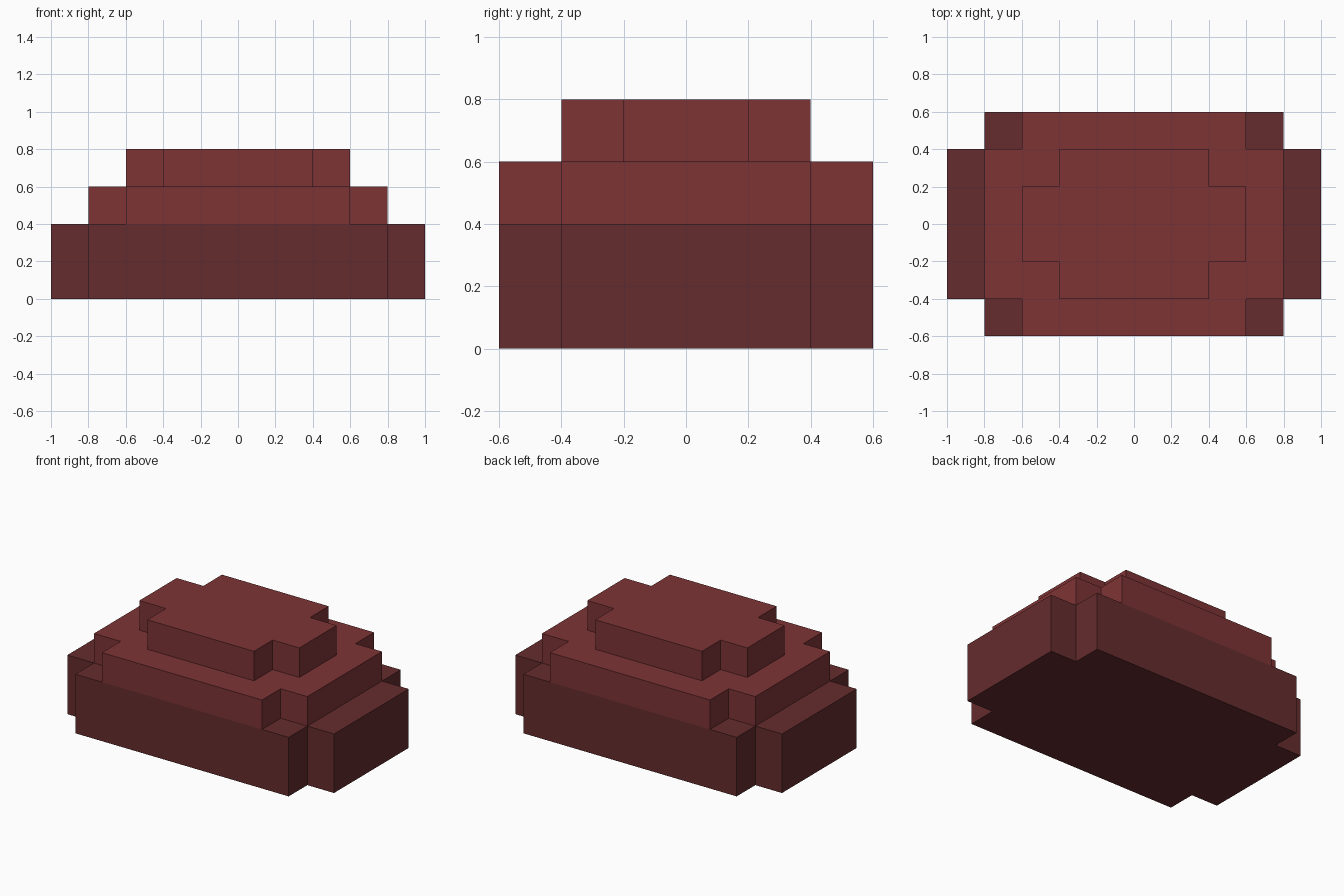
import bpy
import bmesh

if "Cube" in bpy.data.objects:
    bpy.data.objects.remove(bpy.data.objects["Cube"])


def material(name, rgb):
    mat = bpy.data.materials.new(name)
    mat.diffuse_color = (*rgb, 1.0)
    mat.use_nodes = True
    mat.node_tree.nodes["Principled BSDF"].inputs["Base Color"].default_value = mat.diffuse_color
    return mat


def notched_tier(name, x, y, z0, z1, mat, notch=0.2):
    """Box with a square notch cut from each vertical corner."""
    xi, yi = x - notch, y - notch
    # One corner, mirrored around the outline
    outline = [(x, yi), (xi, yi), (xi, y),
               (-xi, y), (-xi, yi), (-x, yi),
               (-x, -yi), (-xi, -yi), (-xi, -y),
               (xi, -y), (xi, -yi), (x, -yi)]
    bm = bmesh.new()
    face = bm.faces.new([bm.verts.new((px, py, z0)) for px, py in outline])
    ext = bmesh.ops.extrude_face_region(bm, geom=[face], use_keep_orig=True)
    top = [v for v in ext["geom"] if isinstance(v, bmesh.types.BMVert)]
    bmesh.ops.translate(bm, verts=top, vec=(0, 0, z1 - z0))
    bmesh.ops.recalc_face_normals(bm, faces=bm.faces)
    mesh = bpy.data.meshes.new(name)
    bm.to_mesh(mesh)
    bm.free()
    mesh.materials.append(mat)
    obj = bpy.data.objects.new(name, mesh)
    bpy.context.collection.objects.link(obj)
    return obj


dark_red = material("dark_red", (0.130, 0.025, 0.027))
brick_red = material("brick_red", (0.209, 0.034, 0.036))

# Three stacked tiers, shrinking upward
notched_tier("base_tier", 1.0, 0.6, 0.0, 0.4, dark_red)
notched_tier("middle_tier", 0.8, 0.6, 0.4, 0.6, brick_red)
notched_tier("top_tier", 0.6, 0.4, 0.6, 0.8, brick_red)
